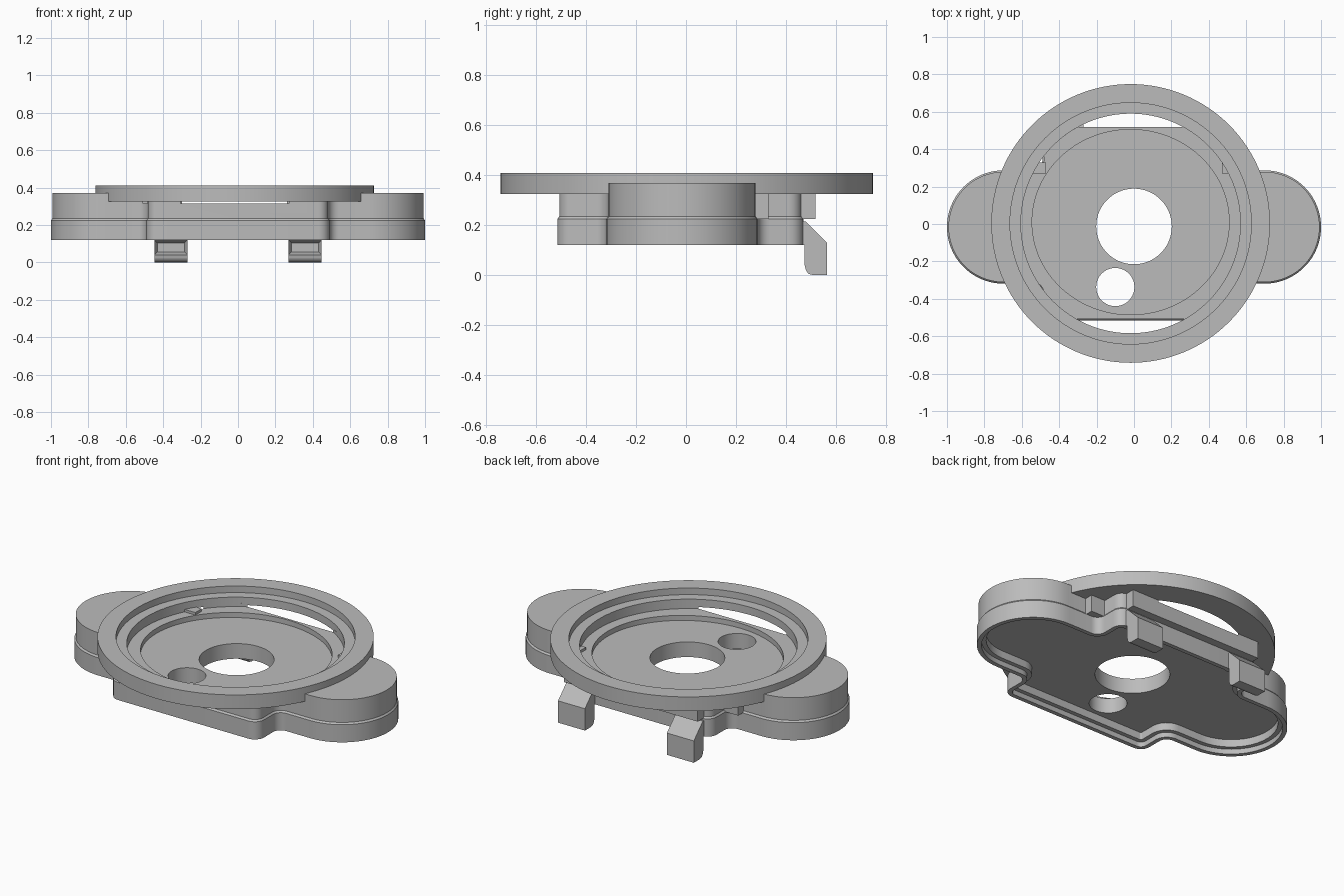
import bpy, bmesh
from math import radians, cos, sin, tau
from mathutils import Matrix

if "Cube" in bpy.data.objects:
    bpy.data.objects.remove(bpy.data.objects["Cube"])

grey = bpy.data.materials.new("plain grey")
grey.use_nodes = True
grey.diffuse_color = (0.5, 0.5, 0.5, 1)
grey.node_tree.nodes["Principled BSDF"].inputs["Base Color"].default_value = (0.5, 0.5, 0.5, 1)

CX, CY = -0.018, 0.003   # centre of the round rim


def finish(bm, name):
    bmesh.ops.recalc_face_normals(bm, faces=bm.faces)
    me = bpy.data.meshes.new(name)
    bm.to_mesh(me)
    bm.free()
    me.materials.append(grey)
    ob = bpy.data.objects.new(name, me)
    bpy.context.collection.objects.link(ob)
    return ob


def activate(ob):
    bpy.ops.object.select_all(action='DESELECT')
    ob.select_set(True)
    bpy.context.view_layer.objects.active = ob


def smooth(ob):
    activate(ob)
    bpy.ops.object.shade_smooth_by_angle(angle=radians(30))


def loft(layers, name, close=False):
    """Skin equal-length loops of 3D points, capped unless closed on itself."""
    bm = bmesh.new()
    rings = [[bm.verts.new(p) for p in layer] for layer in layers]
    n = len(rings[0])
    pairs = list(zip(rings, rings[1:]))
    if close:
        pairs.append((rings[-1], rings[0]))
    else:
        bm.faces.new(rings[0])
        bm.faces.new(rings[-1])
    for a, b in pairs:
        for i in range(n):
            j = (i + 1) % n
            bm.faces.new((a[i], a[j], b[j], b[i]))
    return finish(bm, name)


def oval(x, y, rx, ry, z, n=96):
    return [(x + rx * cos(tau * i / n), y + ry * sin(tau * i / n), z) for i in range(n)]


def cylinder(x, y, rx, ry, z0, z1, name):
    return loft([oval(x, y, rx, ry, z0), oval(x, y, rx, ry, z1)], name)


def box(x0, x1, y0, y1, z0, z1, name):
    bm = bmesh.new()
    bmesh.ops.create_cube(bm, size=1, matrix=Matrix.Translation(
        ((x0 + x1) / 2, (y0 + y1) / 2, (z0 + z1) / 2)) @ Matrix.Diagonal(
        (x1 - x0, y1 - y0, z1 - z0, 1)))
    return finish(bm, name)


def arc(x, y, r, a0, a1, n):
    return [(x + r * cos(radians(a0 + (a1 - a0) * i / n)),
             y + r * sin(radians(a0 + (a1 - a0) * i / n))) for i in range(n + 1)]


def outline(inset, z):
    """Body plan: rectangle with a rounded lobe on each side."""
    half = (arc(0.43, -0.455, 0.06 - inset, -90, 0, 6)
            + arc(0.54, -0.369, 0.05 + inset, 180, 90, 6)
            + arc(0.697, -0.016, 0.303 - inset, -90, 90, 40)
            + arc(0.54, 0.337, 0.05 + inset, 270, 180, 6)
            + arc(0.43, 0.41, 0.06 - inset, 0, 90, 6))
    full = half + [(-x, y) for x, y in reversed(half)]
    return [(x, y, z) for x, y in full]


# Hollow body with a stepped lip underneath and a slightly narrower upper half
body = loft([outline(i, z) for i, z in (
    (0.05, 0.195), (0.05, 0.15), (0.025, 0.15), (0.025, 0.12), (0, 0.12),
    (0, 0.225), (0.008, 0.235), (0.008, 0.37))], "body")

# Rear bar overhanging the back wall
bar = box(-0.44, 0.44, 0.452, 0.518, 0.225, 0.335, "rear_bar")

# Round recess, inner dish and the two through holes
cutters = [
    cylinder(CX, CY, 0.587, 0.587, 0.315, 0.6, "recess_cutter"),
    cylinder(CX, 0.01, 0.527, 0.495, 0.285, 0.61, "dish_cutter"),
    cylinder(0, -0.013, 0.202, 0.202, -0.1, 0.62, "centre_hole_cutter"),
    cylinder(-0.1, -0.337, 0.102, 0.102, -0.1, 0.63, "small_hole_cutter"),
]
for ob, tools in ((body, cutters), (bar, cutters[:2])):
    activate(ob)
    for c in tools:
        c.hide_render = True
        m = ob.modifiers.new(c.name, 'BOOLEAN')
        m.operation = 'DIFFERENCE'
        m.solver = 'EXACT'
        m.object = c
        bpy.ops.object.modifier_apply(modifier=m.name)
for c in cutters:
    bpy.data.objects.remove(c)
smooth(body)

# Stepped round rim
rim = loft([oval(CX, CY, r, r, z, 128) for r, z in (
    (0.587, 0.325), (0.745, 0.325), (0.745, 0.41),
    (0.645, 0.41), (0.645, 0.371), (0.587, 0.371))], "rim", close=True)
smooth(rim)

# Hooks at the back and small blocks in the rear corners, on both sides
hook_profile = [(0.475, 0.12), (0.475, 0.04), (0.48, 0.02), (0.49, 0.006), (0.51, 0),
                (0.565, 0), (0.565, 0.13), (0.48, 0.215), (0.44, 0.215), (0.44, 0.12)]
for side, sx in (("left", 1), ("right", -1)):
    hook = loft([[(sx * x, y, z) for y, z in hook_profile] for x in (0.27, 0.447)],
                side + "_hook")
    bm = bmesh.new()
    bm.from_mesh(hook.data)
    bm.normal_update()
    front = [f for f in bm.faces if f.normal.y < -0.99 and 0.05 < f.calc_center_median().z < 0.11]
    bmesh.ops.inset_region(bm, faces=front, thickness=0.022, depth=-0.04)
    bm.to_mesh(hook.data)
    bm.free()
    xs = sorted((sx * 0.47, sx * 0.575))
    box(*xs, 0.27, 0.33, 0.225, 0.33, side + "_corner_block")
